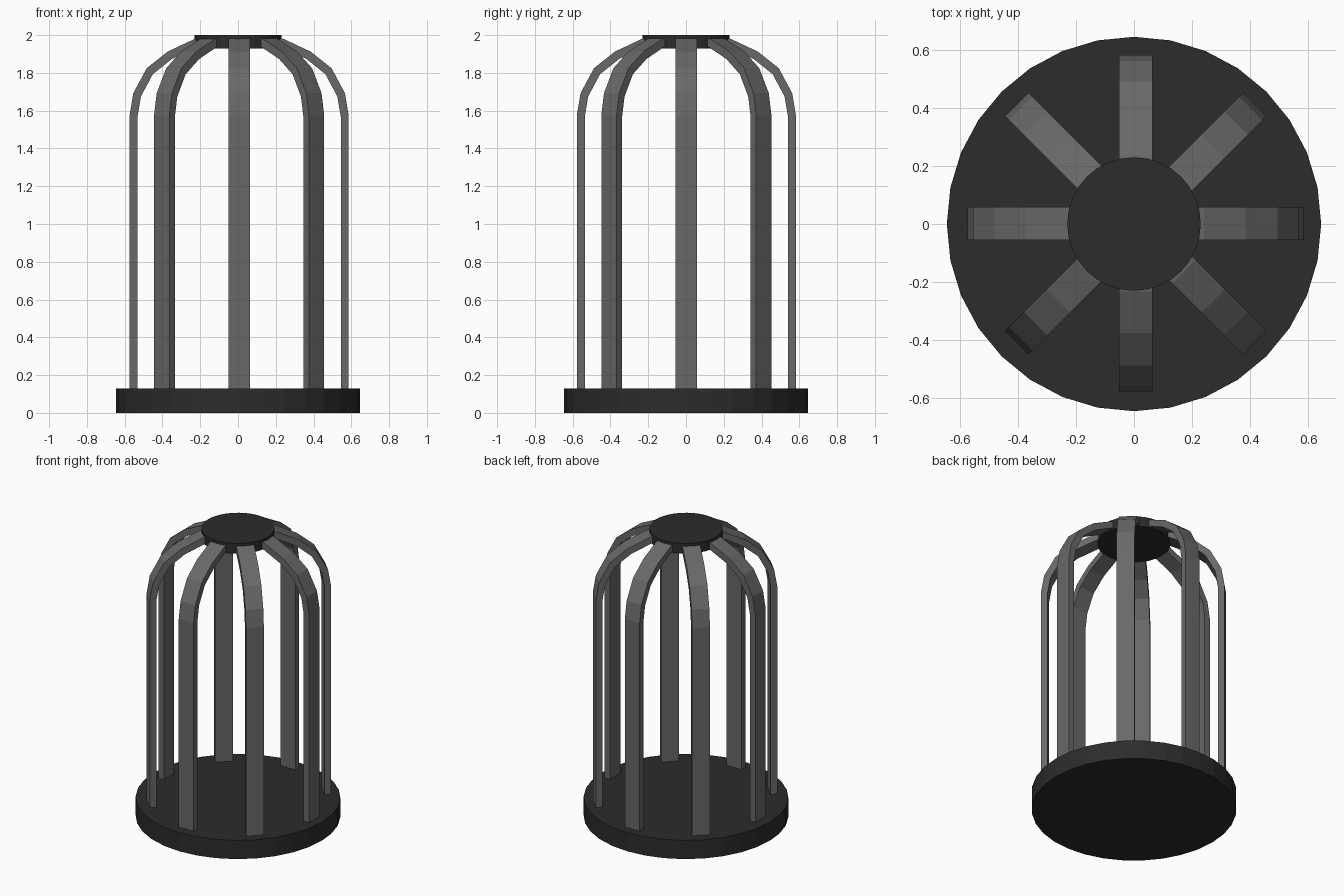
import bpy, math
from mathutils import Matrix

if "Cube" in bpy.data.objects:
    bpy.data.objects.remove(bpy.data.objects["Cube"])


def material(name, value):
    m = bpy.data.materials.new(name)
    m.diffuse_color = (value, value, value, 1)
    m.use_nodes = True
    m.node_tree.nodes["Principled BSDF"].inputs["Base Color"].default_value = m.diffuse_color
    return m


dark = material("dark_metal", 0.025)
grey = material("grey_metal", 0.14)


def disc(name, radius, z0, z1):
    bpy.ops.mesh.primitive_cylinder_add(vertices=32, radius=radius, depth=z1 - z0,
                                        location=(0, 0, (z0 + z1) / 2))
    ob = bpy.context.object
    ob.name = name
    ob.data.materials.append(dark)


# Floor plate and top cap
disc("base", 0.645, 0.0, 0.13)
disc("top_cap", 0.23, 1.93, 2.0)

# Bar side outline (radius, height): straight upright bending into the dome
outer = [(0.58, 0.06), (0.58, 1.575), (0.56, 1.693), (0.489, 1.825),
         (0.378, 1.913), (0.235, 1.98), (0.15, 1.993)]
inner = [(0.538, 0.06), (0.538, 1.568), (0.52, 1.675), (0.457, 1.793),
         (0.357, 1.873), (0.222, 1.938), (0.15, 1.95)]
half_w = 0.057
n = len(outer)

verts = [(r, y, z) for pts, y in ((outer, -half_w), (outer, half_w),
                                  (inner, half_w), (inner, -half_w))
         for r, z in pts]
faces = [(s * n + i, ((s + 1) % 4) * n + i, ((s + 1) % 4) * n + i + 1, s * n + i + 1)
         for s in range(4) for i in range(n - 1)]
faces += [(3 * n, 2 * n, n, 0),
          (n - 1, 2 * n - 1, 3 * n - 1, 4 * n - 1)]
bar_mesh = bpy.data.meshes.new("cage_bar")
bar_mesh.from_pydata(verts, [], faces)
bar_mesh.materials.append(grey)

# Eight bars around the ring, set very slightly off centre
for k in range(8):
    bar = bpy.data.objects.new(f"cage_bar_{k + 1}", bar_mesh)
    bar.matrix_world = (Matrix.Translation((0.006, 0.002, 0))
                        @ Matrix.Rotation(k * math.pi / 4, 4, "Z"))
    bpy.context.collection.objects.link(bar)
